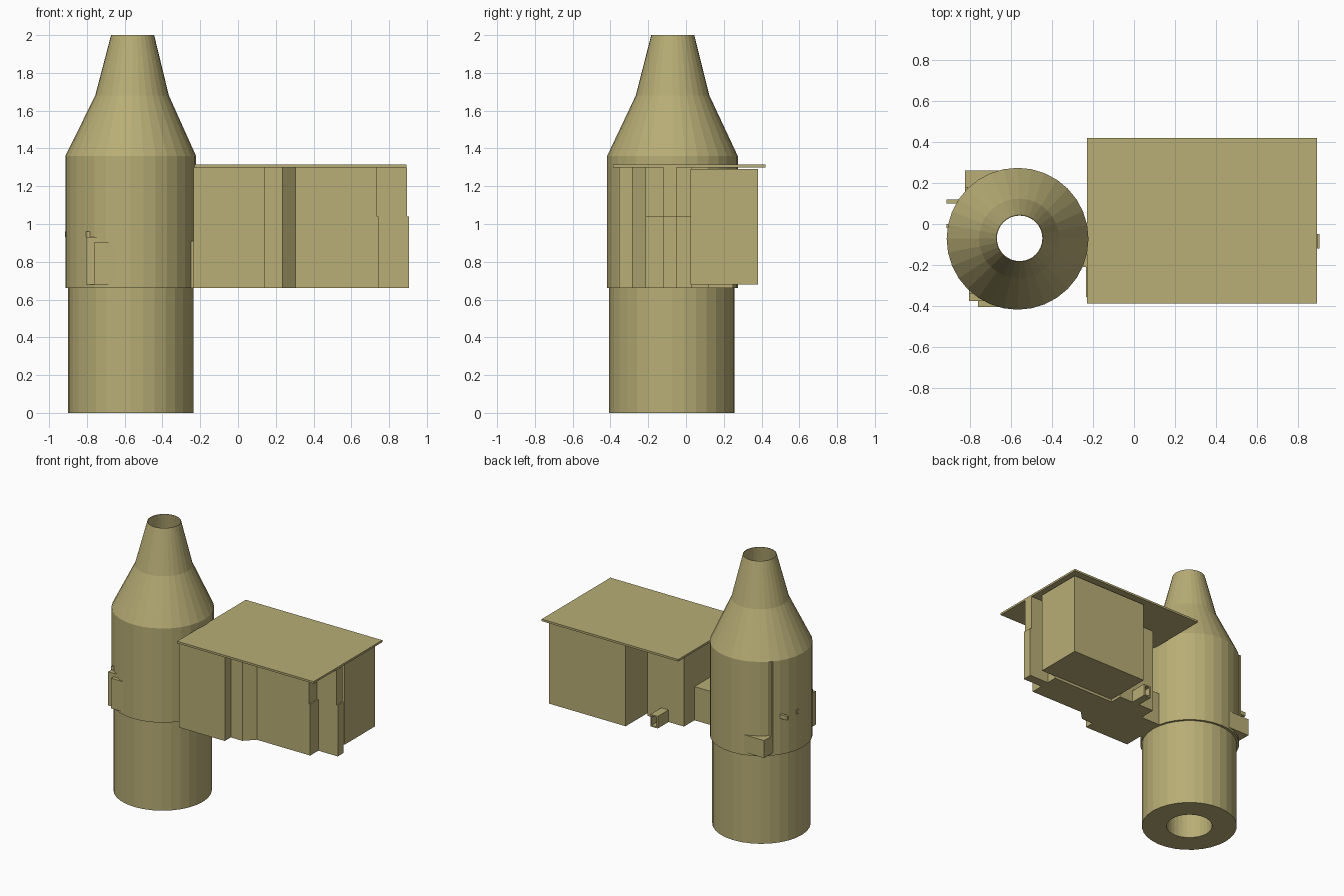
import bpy, bmesh, math

if "Cube" in bpy.data.objects:
    bpy.data.objects.remove(bpy.data.objects["Cube"])

olive = bpy.data.materials.new("olive_khaki")
olive.diffuse_color = (0.48, 0.42, 0.18, 1)
olive.use_nodes = True
olive.node_tree.nodes["Principled BSDF"].inputs["Base Color"].default_value = olive.diffuse_color


def finish(bm, name):
    bmesh.ops.recalc_face_normals(bm, faces=bm.faces[:])
    mesh = bpy.data.meshes.new(name)
    bm.to_mesh(mesh)
    bm.free()
    mesh.materials.append(olive)
    obj = bpy.data.objects.new(name, mesh)
    bpy.context.collection.objects.link(obj)
    return obj


def prism(name, outline, z0, z1):
    """Extrude a plan outline from z0 to z1."""
    bm = bmesh.new()
    face = bm.faces.new([bm.verts.new((x, y, z0)) for x, y in outline])
    ext = bmesh.ops.extrude_face_region(bm, geom=[face])["geom"]
    for v in ext:
        if isinstance(v, bmesh.types.BMVert):
            v.co.z = z1
    return finish(bm, name)


def box(name, x0, x1, y0, y1, z0, z1):
    return prism(name, [(x0, y0), (x1, y0), (x1, y1), (x0, y1)], z0, z1)


def lathe(name, profile, sides=32):
    """Closed loop of (centre x, centre y, radius, z) rings."""
    bm = bmesh.new()
    rings = []
    for cx, cy, r, z in profile:
        rings.append([bm.verts.new((cx + r * math.cos(2 * math.pi * i / sides),
                                    cy + r * math.sin(2 * math.pi * i / sides), z))
                      for i in range(sides)])
    for k, a in enumerate(rings):
        b = rings[(k + 1) % len(rings)]
        for i in range(sides):
            j = (i + 1) % sides
            bm.faces.new((a[i], a[j], b[j], b[i]))
    return finish(bm, name)


# Hollow tower: drum, wider upper drum, two tapers, then the bore back down
CX, CY = -0.568, -0.075
lathe("tower", [
    (CX, CY, 0.332, 0.0), (CX, CY, 0.332, 0.66),
    (CX, CY + 0.003, 0.346, 0.66), (CX, CY + 0.003, 0.346, 1.36),
    (-0.561, -0.071, 0.195, 1.68), (-0.558, -0.07, 0.114, 2.0),
    (-0.558, -0.07, 0.111, 2.0), (-0.561, -0.071, 0.16, 1.68),
    (CX, CY, 0.16, 0.0)])


# Cabin walls share one stepped plan; the lower half is slightly wider
def cabin_plan(o):
    return [(-0.235, -0.355), (0.14, -0.355), (0.14, -0.285), (0.235, -0.285),
            (0.305, -0.215), (0.735 + o, -0.215), (0.735 + o, -0.12),
            (0.895 + o, -0.12), (0.895 + o, -0.05), (0.735 + o, -0.05),
            (0.735 + o, 0.03), (0.23, 0.03), (0.23, 0.123), (-0.07, 0.123),
            (-0.07, -0.21), (-0.235, -0.21)]


prism("cabin_lower_walls", cabin_plan(0.01), 0.66, 1.04)
prism("cabin_upper_walls", cabin_plan(0.0), 1.04, 1.30)
box("cabin_roof", -0.23, 0.893, -0.387, 0.42, 1.30, 1.315)
box("rear_room", 0.23, 0.86, 0.025, 0.38, 0.68, 1.29)

# Box joining the cabin to the tower
box("link_box", -0.25, -0.07, -0.21, 0.0, 0.66, 0.91)

# Small open-ended duct on the back wall: four thin walls
for side, (x0, x1, z0, z1) in {
        "floor": (0.057, 0.117, 0.66, 0.67), "top": (0.057, 0.117, 0.74, 0.75),
        "left": (0.057, 0.067, 0.67, 0.74), "right": (0.107, 0.117, 0.67, 0.74)}.items():
    box("duct_" + side, x0, x1, 0.12, 0.25, z0, z1)

# Boxes and trim on the outside of the tower
box("tower_front_box", -0.76, -0.60, -0.404, -0.30, 0.68, 0.905)
box("tower_corner_box", -0.805, -0.62, -0.375, -0.25, 0.68, 0.93)
box("tower_corner_peg", -0.805, -0.775, -0.34, -0.28, 0.93, 0.96)
box("tower_back_box", -0.825, -0.60, 0.15, 0.26, 0.68, 0.81)
box("tower_back_strip", -0.825, -0.81, 0.15, 0.18, 0.81, 1.36)
for i, y in enumerate((0.10, -0.02)):
    box(f"tower_peg_{i + 1}", -0.915, -0.85, y, y + 0.02, 0.93, 0.96)
